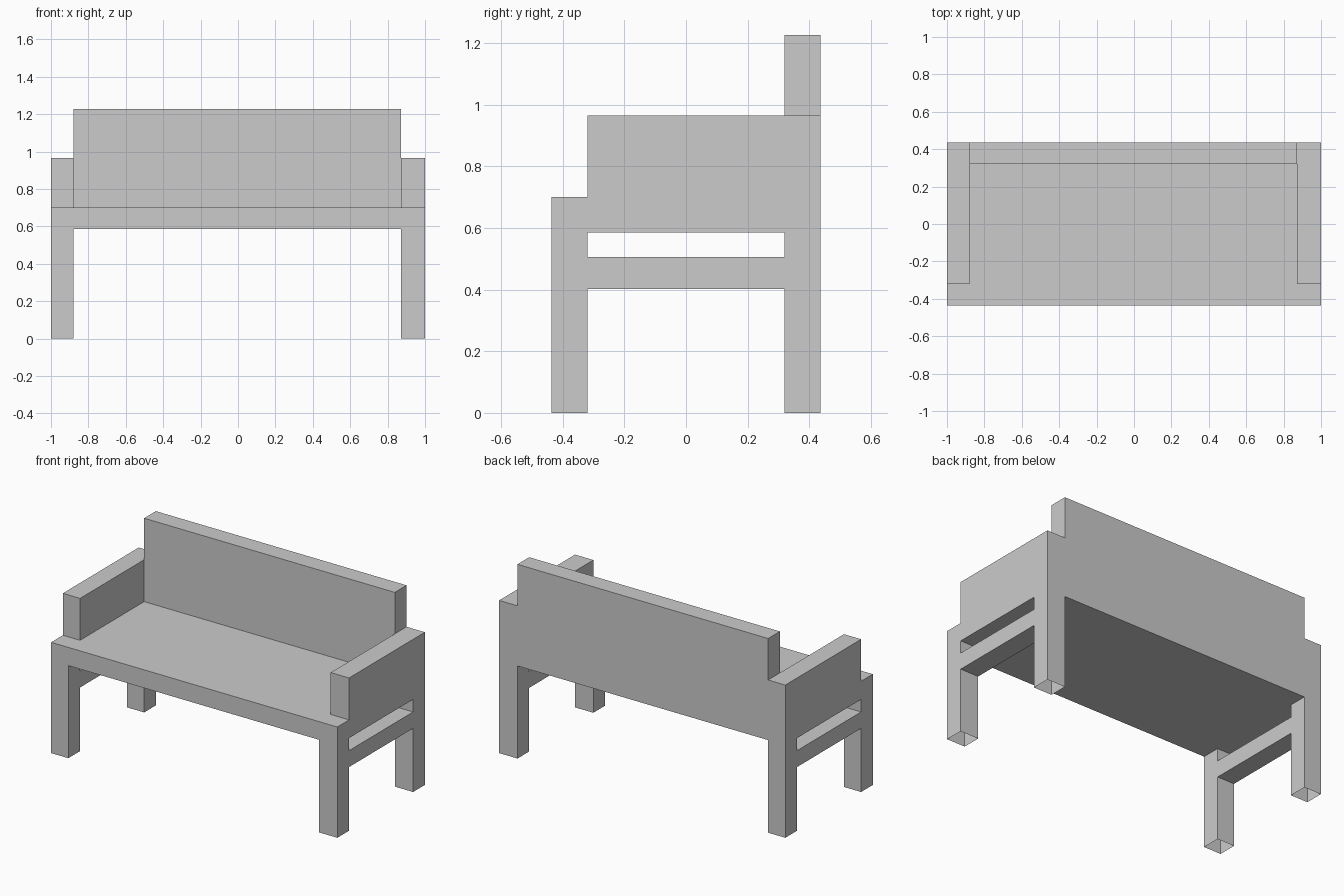
import bpy, bmesh, math
from itertools import product

if "Cube" in bpy.data.objects:
    bpy.data.objects.remove(bpy.data.objects["Cube"])

X = (-1.0, -0.88, 0.872, 1.0)             # side edges of legs and arms
Y = (-0.437, -0.32, 0.32, 0.437)          # front and back edges of legs
Z = (0.0, 0.402, 0.506, 0.585, 0.70, 0.965, 1.227)
GRID = (X, Y, Z)

# Parts as spans of grid lines: (start, end) on x, y and z
PARTS = {
    "seat": ((0, 3), (0, 3), (3, 4)),
    "backrest": ((1, 2), (2, 3), (4, 6)),
}
for side, x in (("left", 0), ("right", 2)):
    span = (x, x + 1)
    PARTS[side + "_front_leg"] = (span, (0, 1), (0, 3))
    PARTS[side + "_back_leg"] = (span, (2, 3), (0, 3))
    PARTS[side + "_rail"] = (span, (1, 2), (1, 2))
    PARTS[side + "_armrest"] = (span, (1, 3), (4, 5))


def cells(part):
    return set(product(*(range(a, b) for a, b in part)))


SOLID = set().union(*(cells(p) for p in PARTS.values()))


def build(name, part):
    """Box part with only its exposed faces; leg bottoms stay open."""
    bm = bmesh.new()
    for cell in cells(part):
        for axis, step in product(range(3), (0, 1)):
            near = list(cell)
            near[axis] += 2 * step - 1
            if tuple(near) in SOLID or near[2] < 0:
                continue
            u, v = (axis + 1) % 3, (axis + 2) % 3
            corners = []
            for du, dv in ((0, 0), (1, 0), (1, 1), (0, 1)):
                i = list(cell)
                i[axis] += step
                i[u] += du
                i[v] += dv
                corners.append(bm.verts.new([GRID[k][i[k]] for k in range(3)]))
            bm.faces.new(corners if step else corners[::-1])
    # Join the cell faces into clean flat panels
    bmesh.ops.remove_doubles(bm, verts=bm.verts, dist=1e-4)
    bmesh.ops.dissolve_limit(bm, angle_limit=math.radians(1),
                             verts=bm.verts, edges=bm.edges)
    mesh = bpy.data.meshes.new(name)
    bm.to_mesh(mesh)
    bm.free()
    bpy.context.collection.objects.link(bpy.data.objects.new(name, mesh))


for name, part in PARTS.items():
    build(name, part)
